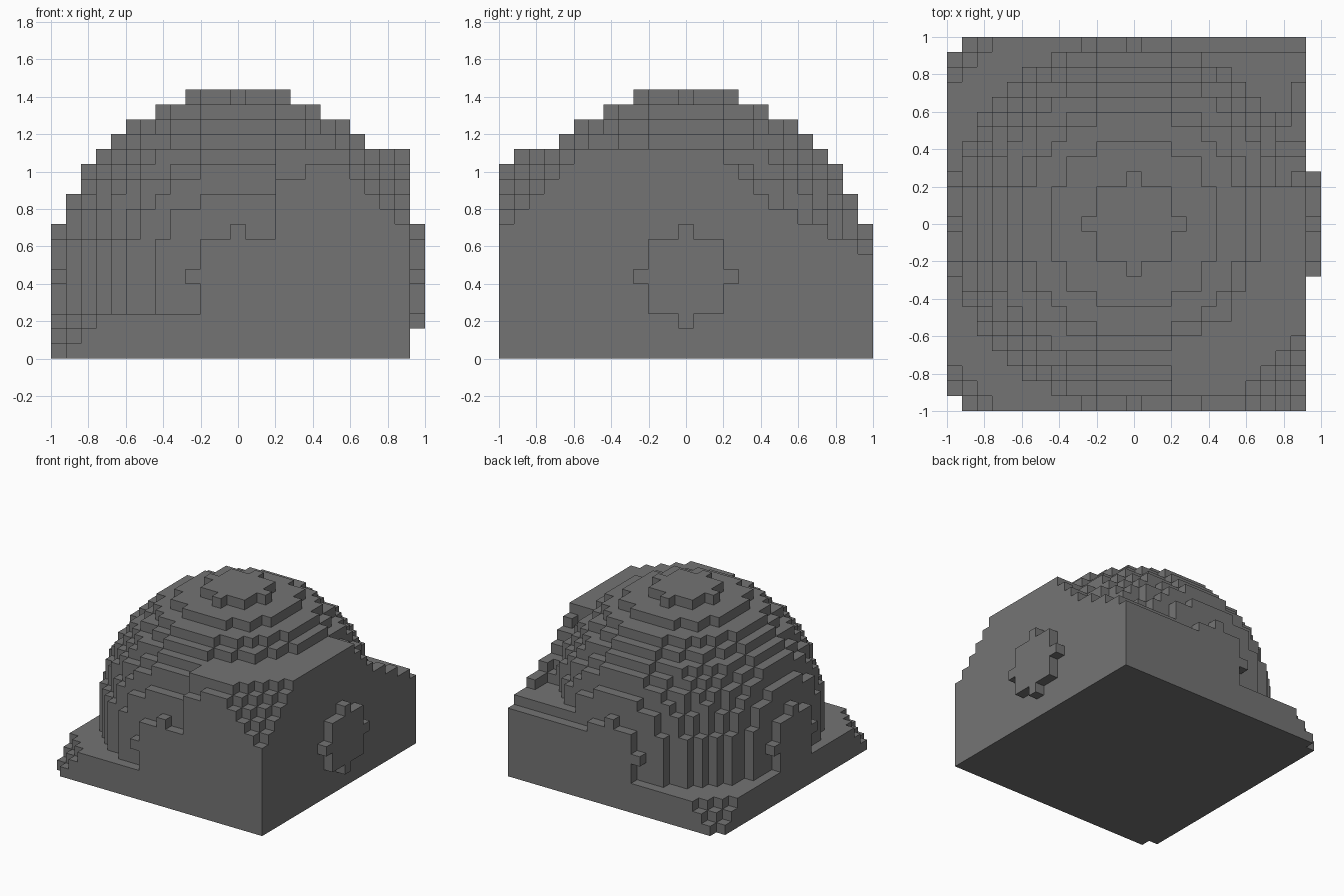
import bpy, bmesh
from mathutils import Vector

cube = bpy.data.objects.get("Cube")
if cube:
    bpy.data.objects.remove(cube, do_unlink=True)

VOXEL = 0.08
RADIUS = 12          # voxels either side of the centre
CENTRE_LAYER = 5     # layer holding the middle of the dome
CEILING = 14         # tallest the surrounding block gets

# one stone grey for everything
stone = bpy.data.materials.new("stone_grey")
stone.use_nodes = True
grey = (0.175, 0.175, 0.175, 1)
stone.diffuse_color = grey
bsdf = next(n for n in stone.node_tree.nodes if n.type == 'BSDF_PRINCIPLED')
bsdf.inputs["Base Color"].default_value = grey
bsdf.inputs["Roughness"].default_value = 0.9


def in_dome(x, y, k):
    return x * x + y * y + (k - CENTRE_LAYER) ** 2 <= RADIUS ** 2 + 9


def block_height(x, y):
    """Height in voxels of the ground block around the dome."""
    from_front = y + RADIUS
    from_back = RADIUS - y
    if x >= RADIUS:
        return 0
    # low slab with stepped corners
    if x < 3:
        from_side = x + RADIUS
        return min(3, from_side + from_front, from_side + from_back)
    # tall front block, falling away to its outer corner
    if y <= 2:
        corner = 9 + (11 - x) + from_front
        inner = 12 + (x - 3) // 2 + 2 * from_front
        cap = CEILING - 1 if from_front == 0 else CEILING
        return min(cap, corner, inner)
    # back ledge, with a thin stepped wall along the outer side
    ledge = 7 if from_back == 0 else 8
    if x >= 10:
        wall = 7 + (from_back + 1) // 2 + (1 if y < 5 else 0)
        return max(ledge, wall - (11 - x))
    return ledge


# fill the voxel set
span = range(-RADIUS, RADIUS + 1)
filled = {(x, y, k)
          for x in span for y in span
          for k in range(CENTRE_LAYER + RADIUS + 1)
          if in_dome(x, y, k) or k < block_height(x, y)}

# skin the voxels, one quad for each exposed side
bm = bmesh.new()
corners = {}


def corner(point):
    key = tuple(round(c * 2) for c in point)
    if key not in corners:
        corners[key] = bm.verts.new(point * VOXEL)
    return corners[key]


for cell in filled:
    middle = Vector(cell) + Vector((0, 0, 0.5))
    for axis in range(3):
        for sign in (-1, 1):
            normal = Vector((0, 0, 0))
            normal[axis] = sign
            if tuple(int(a + b) for a, b in zip(cell, normal)) in filled:
                continue
            u = Vector((0, 0, 0))
            u[(axis + 1) % 3] = 0.5
            v = normal.cross(u)
            c = middle + normal * 0.5
            bm.faces.new([corner(p) for p in
                          (c - u - v, c + u - v, c + u + v, c - u + v)])

mesh = bpy.data.meshes.new("stepped_dome")
bm.to_mesh(mesh)
bm.free()
mesh.materials.append(stone)
dome = bpy.data.objects.new("stepped_dome", mesh)
bpy.context.scene.collection.objects.link(dome)
